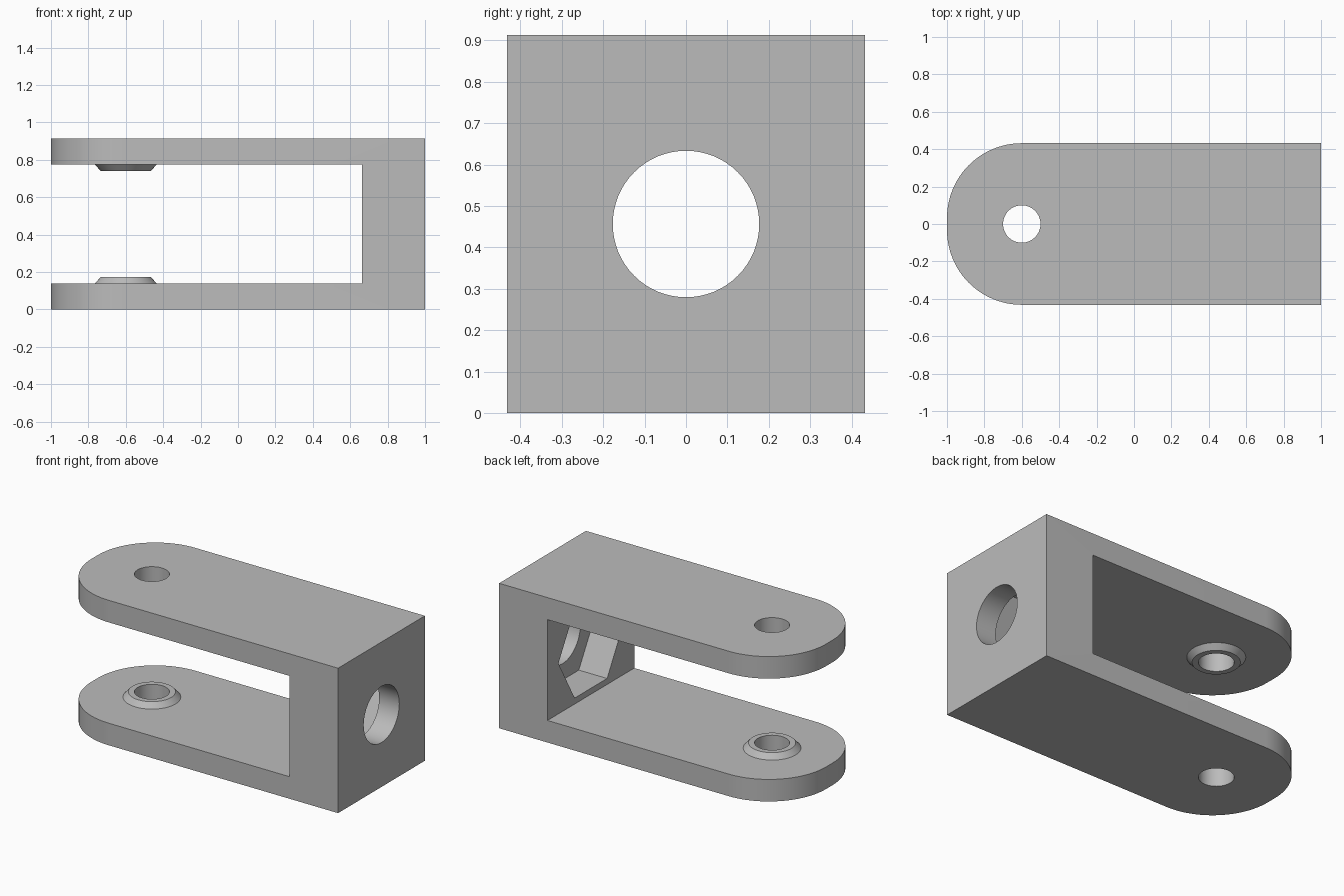
import bpy, bmesh
from math import pi, sin, cos, radians

cube = bpy.data.objects.get("Cube")
if cube:
    bpy.data.objects.remove(cube)

HEIGHT, HALF_W = 0.913, 0.432
ARM, SLOT_X = 0.139, 0.663       # arm thickness, inner face of the block
PIN_X, PIN_R, ROUND = -0.6, 0.1, 0.4
MID = HEIGHT / 2

grey = bpy.data.materials.new("plain grey")
grey.use_nodes = True
grey.diffuse_color = (0.5, 0.5, 0.5, 1)
grey.node_tree.nodes["Principled BSDF"].inputs["Base Color"].default_value = (0.5, 0.5, 0.5, 1)


def make_object(name, bm):
    bmesh.ops.recalc_face_normals(bm, faces=bm.faces)
    mesh = bpy.data.meshes.new(name)
    bm.to_mesh(mesh)
    bm.free()
    mesh.materials.append(grey)
    obj = bpy.data.objects.new(name, mesh)
    bpy.context.collection.objects.link(obj)
    return obj


def prism(name, points, offset):
    """Close a planar outline and extrude it along offset."""
    bm = bmesh.new()
    face = bm.faces.new([bm.verts.new(p) for p in points])
    top = bmesh.ops.extrude_face_region(bm, geom=[face])["geom"]
    verts = [g for g in top if isinstance(g, bmesh.types.BMVert)]
    bmesh.ops.translate(bm, verts=verts, vec=offset)
    return make_object(name, bm)


def ring(radius, sides):
    return [(radius * cos(2 * pi * i / sides), radius * sin(2 * pi * i / sides))
            for i in range(sides)]


def smooth(obj):
    bpy.ops.object.select_all(action='DESELECT')
    obj.select_set(True)
    bpy.context.view_layer.objects.active = obj
    bpy.ops.object.shade_smooth_by_angle(angle=radians(25))


# Body outline: square end at +x, rounded end at -x
outline = [(1, -HALF_W, 0), (1, HALF_W, 0)]
for side, start in ((1, pi / 2), (-1, pi)):
    for i in range(25):
        a = start + pi / 2 * i / 24
        outline.append((PIN_X + ROUND * cos(a),
                        side * (HALF_W - ROUND) + ROUND * sin(a), 0))
body = prism("clevis_body", outline, (0, 0, HEIGHT))

# Cutters: slot between the arms, pin holes, bolt hole, hexagonal nut pocket
slot = [(-2, -1, ARM), (SLOT_X, -1, ARM),
        (SLOT_X, -1, HEIGHT - ARM), (-2, -1, HEIGHT - ARM)]
pin = [(PIN_X + x, y, -1) for x, y in ring(PIN_R, 64)]
bolt = [(0.4, y, MID + z) for y, z in ring(0.177, 64)]
nut = [(0.5, y, MID + z) for y, z in ring(0.323, 6)]
cutters = [prism("slot_cutter", slot, (0, 2, 0)),
           prism("pin_cutter", pin, (0, 0, 3)),
           prism("bolt_cutter", bolt, (1, 0, 0)),
           prism("nut_cutter", nut, (0.36, 0, 0))]
bpy.context.view_layer.objects.active = body
for cutter in cutters:
    mod = body.modifiers.new(cutter.name, 'BOOLEAN')
    mod.operation = 'DIFFERENCE'
    mod.solver = 'EXACT'
    mod.object = cutter
    bpy.ops.object.modifier_apply(modifier=mod.name)
    bpy.data.objects.remove(cutter)
smooth(body)


# Tapered bosses around the pin holes, on the inner side of each arm
def boss(name, base, direction):
    bm = bmesh.new()
    profile = [(PIN_R, 0), (PIN_R, 0.033), (0.135, 0.033), (0.165, 0)]
    loops = [[bm.verts.new((PIN_X + x, y, base + direction * h)) for x, y in ring(r, 64)]
             for r, h in profile]
    for a, b in zip(loops, loops[1:]):
        for i in range(64):
            j = (i + 1) % 64
            quad = (a[i], a[j], b[j], b[i])
            bm.faces.new(quad)
    # Close the seat against the arm so the normals are well defined
    a, b = loops[-1], loops[0]
    for i in range(64):
        j = (i + 1) % 64
        bm.faces.new((a[i], a[j], b[j], b[i]))
    smooth(make_object(name, bm))


boss("lower_boss", ARM, 1)
boss("upper_boss", HEIGHT - ARM, -1)
